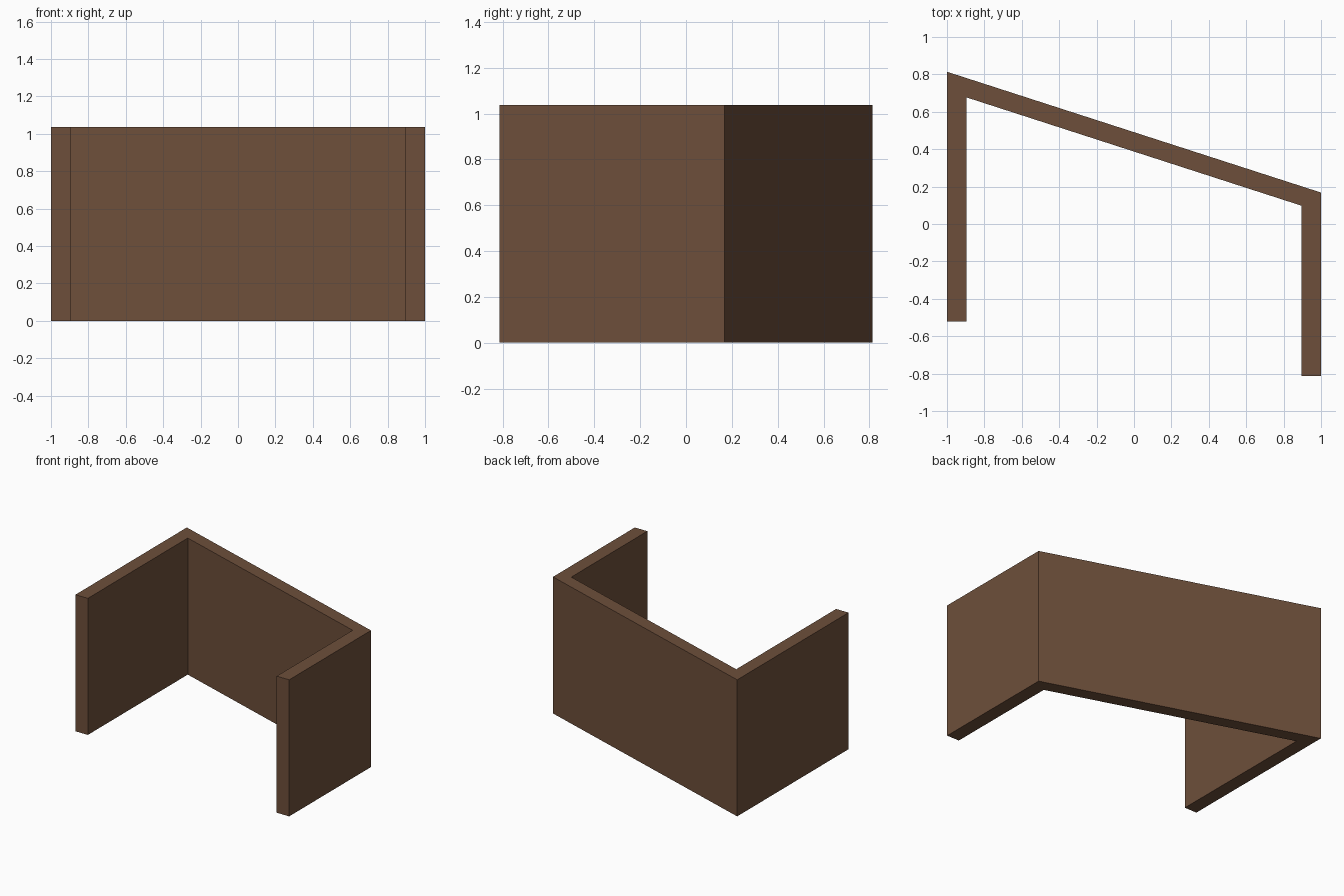
import bpy
import bmesh

if "Cube" in bpy.data.objects:
    bpy.data.objects.remove(bpy.data.objects["Cube"])

HEIGHT = 1.037

# Brown wood colour
brown = bpy.data.materials.new("brown wood")
brown.diffuse_color = (0.155, 0.078, 0.043, 1.0)
brown.use_nodes = True
brown.node_tree.nodes["Principled BSDF"].inputs["Base Color"].default_value = brown.diffuse_color

# Floor plan of the screen: two parallel side walls joined by a slanted back wall
plan = [
    (-1.0, -0.522), (-0.896, -0.522), (-0.896, 0.677), (0.895, 0.098),
    (0.895, -0.814), (1.0, -0.814), (1.0, 0.168), (-1.0, 0.814),
]

# Raise the plan into solid walls
bm = bmesh.new()
base = bm.faces.new([bm.verts.new((x, y, 0.0)) for x, y in plan])
raised = bmesh.ops.extrude_face_region(bm, geom=[base], use_keep_orig=True)
top = [v for v in raised["geom"] if isinstance(v, bmesh.types.BMVert)]
bmesh.ops.translate(bm, verts=top, vec=(0.0, 0.0, HEIGHT))
bmesh.ops.recalc_face_normals(bm, faces=bm.faces)

mesh = bpy.data.meshes.new("three_sided_wall")
bm.to_mesh(mesh)
bm.free()
mesh.materials.append(brown)
wall = bpy.data.objects.new("three_sided_wall", mesh)
bpy.context.collection.objects.link(wall)
